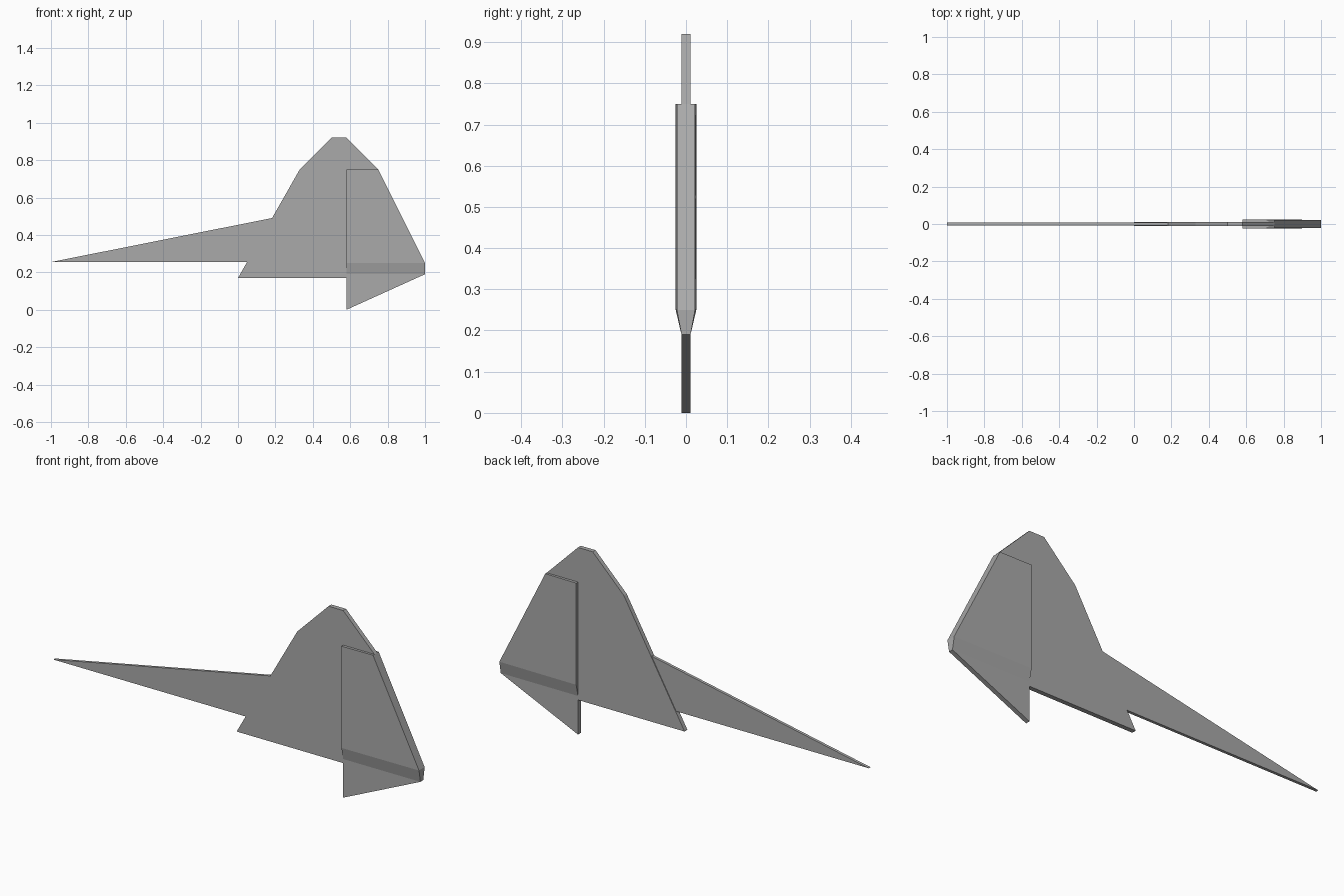
import bpy, bmesh

cube = bpy.data.objects.get("Cube")
if cube:
    bpy.data.objects.remove(cube)

grey = bpy.data.materials.new("mid_grey")
grey.use_nodes = True
colour = (0.4, 0.4, 0.4, 1)
grey.diffuse_color = colour
grey.node_tree.nodes["Principled BSDF"].inputs["Base Color"].default_value = colour


def slab(name, outline):
    """Closed plate from (x, z, half thickness) outline points, mirrored in y."""
    bm = bmesh.new()
    front = [bm.verts.new((x, -t, z)) for x, z, t in outline]
    back = [bm.verts.new((x, t, z)) for x, z, t in outline]
    bm.faces.new(front)
    bm.faces.new(back[::-1])
    for i in range(len(outline)):
        j = (i + 1) % len(outline)
        bm.faces.new((front[i], back[i], back[j], front[j]))
    bmesh.ops.triangulate(bm, faces=[f for f in bm.faces if len(f.verts) > 4])
    bmesh.ops.recalc_face_normals(bm, faces=bm.faces)
    mesh = bpy.data.meshes.new(name)
    bm.to_mesh(mesh)
    bm.free()
    mesh.materials.append(grey)
    obj = bpy.data.objects.new(name, mesh)
    bpy.context.collection.objects.link(obj)
    return obj


# Main fin, with the lower rear point
FIN = 0.011
slab("tail_fin", [(x, z, FIN) for x, z in (
    (0, 0.17), (0.58, 0.17), (0.58, 0), (1, 0.19), (1, 0.25),
    (0.75, 0.75), (0.58, 0.92), (0.5, 0.92), (0.33, 0.75))])

# Long, thin fillet running forward from the fin
BLADE = 0.007
slab("dorsal_fillet", [(x, z, BLADE) for x, z in (
    (-1, 0.255), (0.05, 0.255), (0.25, 0.255), (0.25, 0.49), (0.18, 0.49))])

# Thick rudder panel, slimmer at its trailing edge
slab("rudder_panel", [
    (0.58, 0.25, 0.025), (1, 0.25, 0.022),
    (0.75, 0.75, 0.022), (0.58, 0.75, 0.025)])

# Tapered lower band of the rudder
slab("rudder_lower_taper", [
    (0.58, 0.19, FIN), (1, 0.19, FIN),
    (1, 0.25, 0.022), (0.58, 0.25, 0.025)])
